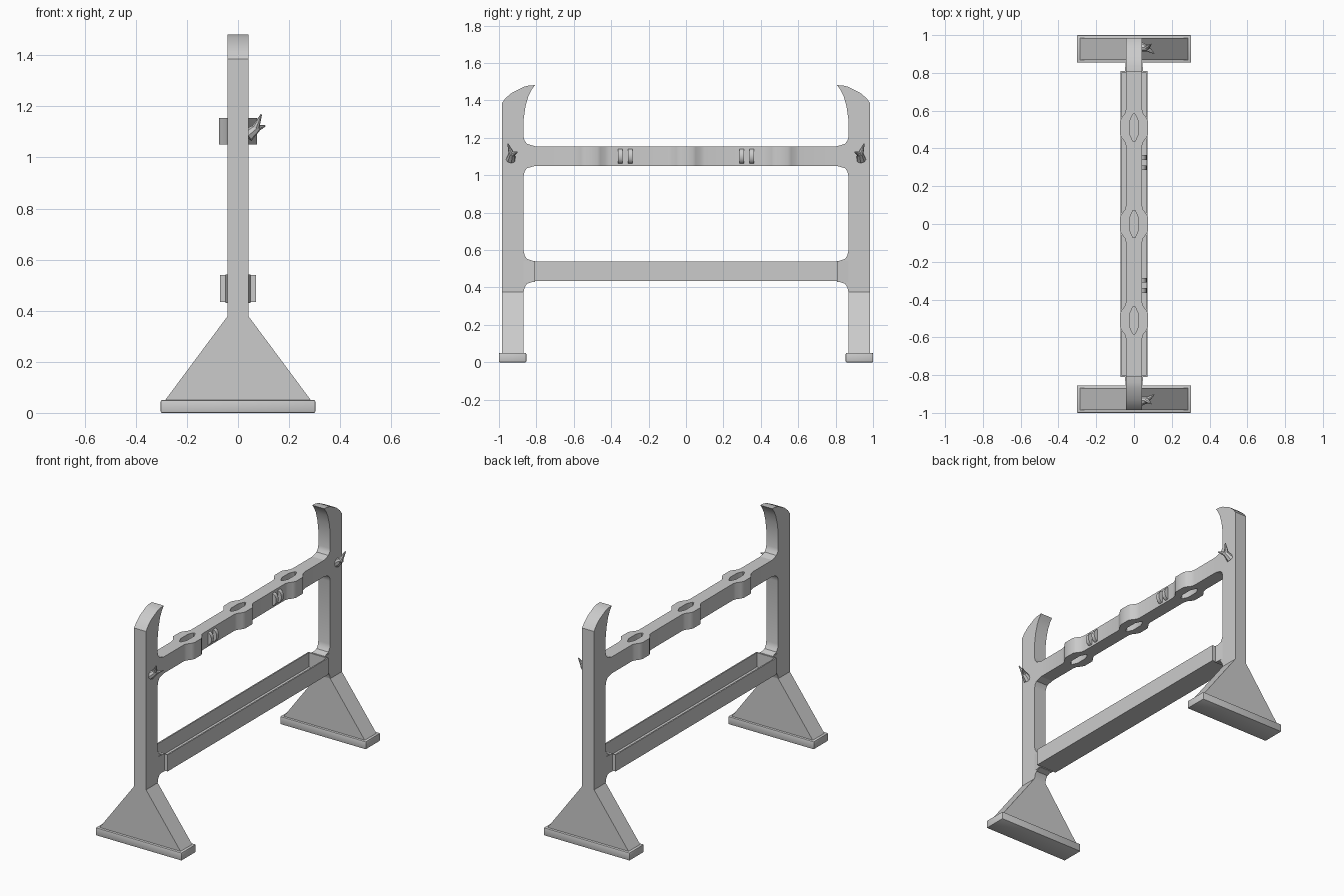
import bpy, bmesh, math
from mathutils import Vector, Matrix

if "Cube" in bpy.data.objects:
    bpy.data.objects.remove(bpy.data.objects["Cube"])


def finish(ob):
    bpy.ops.object.select_all(action='DESELECT')
    bpy.context.view_layer.objects.active = ob
    ob.select_set(True)
    bpy.ops.object.shade_smooth_by_angle(angle=math.radians(30))
    return ob


def mesh_object(name, bm):
    bmesh.ops.remove_doubles(bm, verts=bm.verts, dist=1e-5)
    bmesh.ops.recalc_face_normals(bm, faces=bm.faces)
    me = bpy.data.meshes.new(name)
    bm.to_mesh(me)
    bm.free()
    ob = bpy.data.objects.new(name, me)
    bpy.context.collection.objects.link(ob)
    return finish(ob)


def extrude(name, loops, lo, hi, place):
    """Fill 2D loops (inner loops become holes); place maps (u, v, w) to xyz."""
    cu = bpy.data.curves.new(name, 'CURVE')
    cu.dimensions, cu.fill_mode = '2D', 'BOTH'
    cu.extrude = (hi - lo) / 2
    for loop in loops:
        sp = cu.splines.new('POLY')
        sp.points.add(len(loop) - 1)
        for p, (u, v) in zip(sp.points, loop):
            p.co = (u, v, 0, 1)
        sp.use_cyclic_u = True
    tmp = bpy.data.objects.new(name + "_outline", cu)
    bpy.context.collection.objects.link(tmp)
    dg = bpy.context.evaluated_depsgraph_get()
    me = bpy.data.meshes.new_from_object(tmp.evaluated_get(dg))
    bm = bmesh.new()
    bm.from_mesh(me)
    bpy.data.objects.remove(tmp)
    for v in bm.verts:
        v.co = place(v.co.x, v.co.y, v.co.z + (lo + hi) / 2)
    return mesh_object(name, bm)


def cone(bm, a, b, r1, r2):
    a, b = Vector(a), Vector(b)
    rot = (b - a).to_track_quat('Z', 'Y').to_matrix().to_4x4()
    bmesh.ops.create_cone(bm, cap_ends=True, segments=8, radius1=r1, radius2=r2,
                          depth=(b - a).length,
                          matrix=Matrix.Translation((a + b) / 2) @ rot)


W = 0.042

# Upright profile: distance from centre, height
post = [(.985, .377), (.985, 1.385), (.965, 1.412), (.93, 1.442), (.87, 1.472),
        (.84, 1.48), (.807, 1.482), (.825, 1.458), (.842, 1.425), (.858, 1.37),
        (.868, 1.30), (.868, 1.205), (.863, 1.185), (.85, 1.168), (.807, 1.155),
        (.807, 1.05), (.85, 1.038), (.863, 1.02), (.868, .997), (.868, .596),
        (.863, .572), (.85, .553), (.807, .538), (.807, .435), (.85, .42),
        (.863, .40), (.868, .377)]

for s, side in ((-1, "left"), (1, "right")):
    extrude("post_" + side, [post], -W, W, lambda u, v, w: (w, s * u, v))

    # Flared foot
    extrude("foot_" + side, [[(-.285, .05), (.285, .05), (W, .377), (-W, .377)]],
            .868, .985, lambda u, v, w: (u, s * w, v))

    # Base plate
    bm = bmesh.new()
    bmesh.ops.create_cube(bm, size=1)
    for v in bm.verts:
        v.co = (v.co.x * .605, s * .927 + v.co.y * .146, .025 + v.co.z * .05)
    bmesh.ops.bevel(bm, geom=bm.edges[:], offset=.005, segments=2, profile=.5,
                    affect='EDGES')
    mesh_object("base_" + side, bm)

    # Widening joint between post and tray
    extrude("tray_joint_" + side, [[(-W, .868), (W, .868), (.049, .807), (-.049, .807)]],
            .43, .542, lambda u, v, w: (u, s * v, w))

    # Two-pronged peg on the post
    bm = bmesh.new()
    fork = (.076, s * .93, 1.118)
    cone(bm, (.036, s * .937, 1.085), fork, .026, .016)
    cone(bm, (.066, s * .932, 1.11), (.091, s * .952, 1.168), .017, .003)
    cone(bm, (.066, s * .932, 1.11), (.106, s * .903, 1.124), .017, .003)
    mesh_object("peg_" + side, bm)

    # Pairs of curved clips on the upper rail
    arc = [(W - .004 + .03 * math.sin(math.pi * i / 8),
            1.102 - .04 * math.cos(math.pi * i / 8)) for i in range(9)]
    for n, (a, b) in enumerate(((.287, .311), (.34, .364))):
        extrude(f"clip_{side}_{n + 1}", [arc], a, b, lambda u, v, w: (u, s * w, v))

# Upper rail with three swollen, pierced sections
half, holes = [(W, -.807)], []
bulge = [(W, -.10), (.047, -.078), (.066, -.052), (.075, -.035)]
for c in (-.51, 0, .51):
    half += [(x, c + y) for x, y in bulge] + [(x, c - y) for x, y in reversed(bulge)]
    q = [(.006, -.072), (.022, -.036), (.022, .036), (.006, .072)]
    holes.append([(x, c + y) for x, y in q] + [(-x, c + y) for x, y in reversed(q)])
half.append((W, .807))
outline = half + [(-x, y) for x, y in reversed(half)]
extrude("upper_rail", [outline] + holes, 1.05, 1.155, lambda u, v, w: (u, v, w))

# Open tray along the bottom
bm = bmesh.new()
bmesh.ops.create_cube(bm, size=1)
for v in bm.verts:
    v.co = (v.co.x * .142, v.co.y * 1.62, .487 + v.co.z * .105)
top = max(bm.faces, key=lambda f: f.calc_center_median().z)
bmesh.ops.inset_region(bm, faces=[top], thickness=.012)
for v in top.verts:
    v.co.z -= 0
inner = bmesh.ops.extrude_face_region(bm, geom=[top])
bmesh.ops.delete(bm, geom=[top], context='FACES_ONLY')
for g in inner['geom']:
    if isinstance(g, bmesh.types.BMVert):
        g.co.z = .449
mesh_object("tray", bm)
